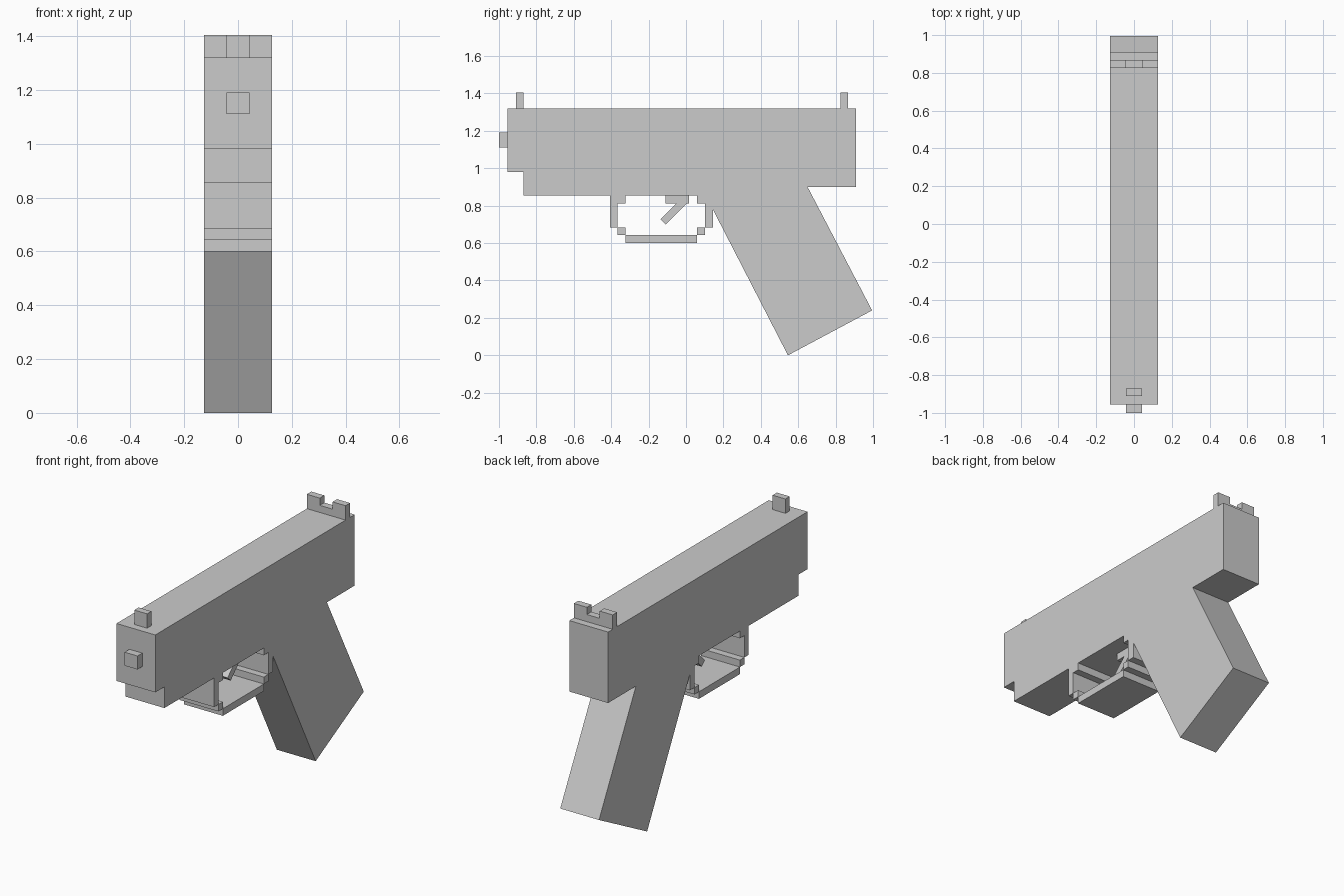
import bpy
import bmesh

cube = bpy.data.objects.get("Cube")
if cube:
    bpy.data.objects.remove(cube, do_unlink=True)

# One plain grey for everything
GREY = (0.6, 0.6, 0.6, 1.0)
mat = bpy.data.materials.new("plain grey")
mat.use_nodes = True
mat.diffuse_color = GREY
mat.node_tree.nodes["Principled BSDF"].inputs["Base Color"].default_value = GREY

HALF = 0.127   # half width of the body
SMALL = 0.042  # half width of the muzzle and front sight
THIN = 0.028   # half width of the trigger


def extrude_profile(name, points, x0, x1):
    """Prism from a (y, z) outline, running from x0 to x1."""
    bm = bmesh.new()
    face = bm.faces.new([bm.verts.new((x0, y, z)) for y, z in points])
    result = bmesh.ops.extrude_face_region(bm, geom=[face])
    moved = [v for v in result["geom"] if isinstance(v, bmesh.types.BMVert)]
    bmesh.ops.translate(bm, verts=moved, vec=(x1 - x0, 0, 0))
    bmesh.ops.recalc_face_normals(bm, faces=bm.faces)
    mesh = bpy.data.meshes.new(name)
    bm.to_mesh(mesh)
    bm.free()
    mesh.materials.append(mat)
    obj = bpy.data.objects.new(name, mesh)
    bpy.context.collection.objects.link(obj)
    return obj


def block(name, y0, y1, z0, z1, x0, x1):
    outline = [(y0, z0), (y1, z0), (y1, z1), (y0, z1)]
    return extrude_profile(name, outline, x0, x1)


# Slide, frame and slanted grip share one outline
extrude_profile("body_and_grip", [
    (-0.955, 1.32), (-0.955, 0.98), (-0.87, 0.98), (-0.87, 0.855),
    (0.105, 0.855), (0.545, 0.0), (0.995, 0.24), (0.65, 0.9),
    (0.91, 0.9), (0.91, 1.32)], -HALF, HALF)

# Muzzle and front sight
block("muzzle", -1.0, -0.955, 1.11, 1.19, -SMALL, SMALL)
block("front_sight", -0.91, -0.87, 1.32, 1.405, -SMALL, SMALL)

# Rear sight: low bar with a post on each side
block("rear_sight_bar", 0.825, 0.867, 1.32, 1.362, -HALF, HALF)
for side, x0, x1 in (("right", -HALF, -SMALL), ("left", SMALL, HALF)):
    block("rear_sight_post_" + side, 0.825, 0.867, 1.362, 1.405, x0, x1)

# Stepped trigger guard
block("guard_front", -0.405, -0.365, 0.683, 0.855, -HALF, HALF)
block("guard_back", 0.102, 0.145, 0.683, 0.855, -HALF, HALF)
block("guard_bottom", -0.323, 0.06, 0.6, 0.642, -HALF, HALF)
for end, y0, y1 in (("front", -0.365, -0.323), ("back", 0.06, 0.102)):
    block("guard_top_step_" + end, y0, y1, 0.812, 0.855, -HALF, HALF)
    block("guard_bottom_step_" + end, y0, y1, 0.642, 0.683, -HALF, HALF)

# Trigger: mounting tab and slanted lever
block("trigger_mount", -0.11, 0.017, 0.812, 0.855, -THIN, THIN)
extrude_profile("trigger_lever", [
    (-0.137, 0.727), (-0.108, 0.7), (0.017, 0.825), (-0.012, 0.852)],
    -THIN, THIN)
